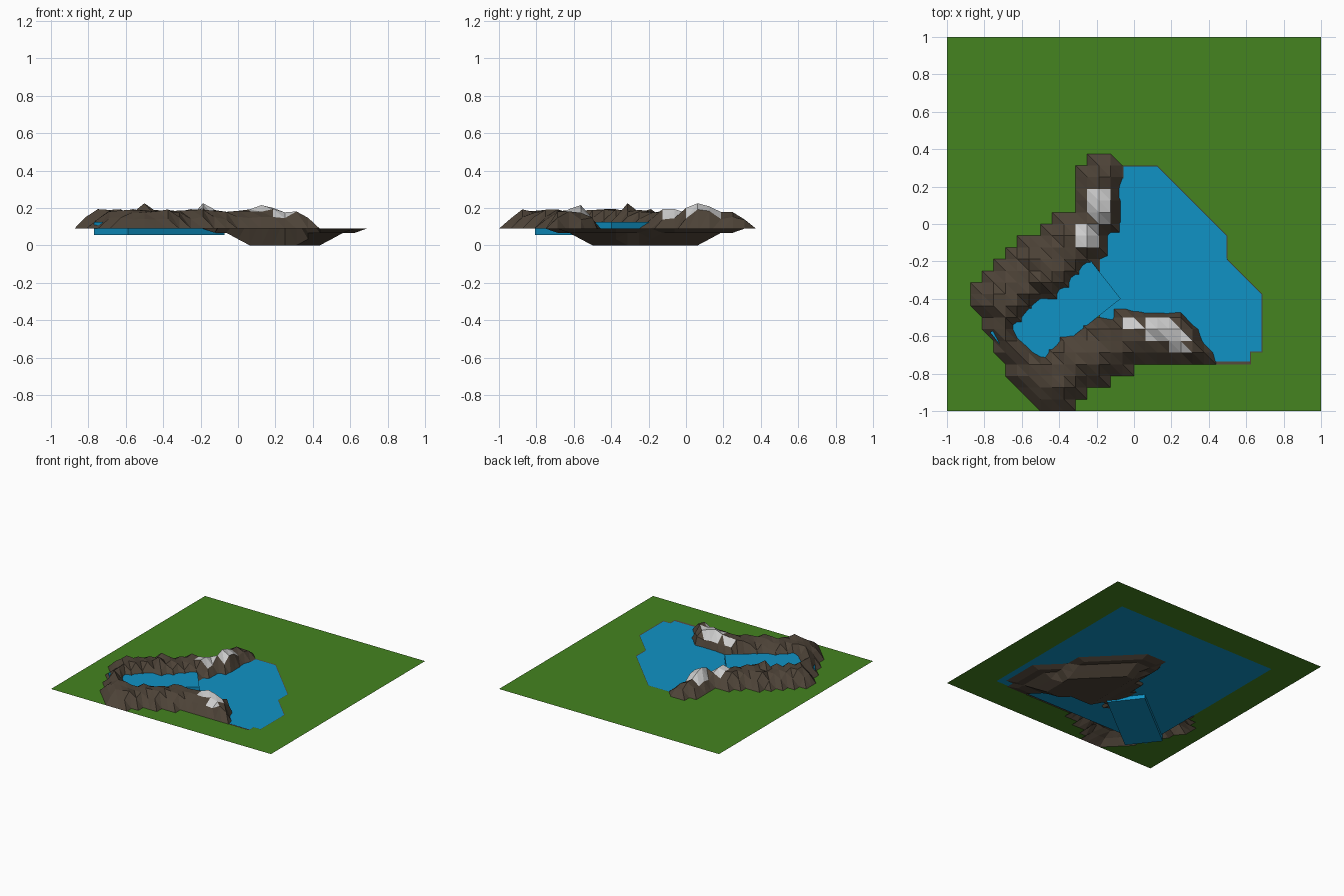
import bpy, math, random
from mathutils import Vector

if "Cube" in bpy.data.objects:
    bpy.data.objects.remove(bpy.data.objects["Cube"])

random.seed(4)
N, STEP, BASE = 32, 2 / 32, 0.089


def material(name, rgb):
    m = bpy.data.materials.new(name)
    m.diffuse_color = (*rgb, 1)
    m.use_nodes = True
    m.node_tree.nodes["Principled BSDF"].inputs["Base Color"].default_value = m.diffuse_color
    return m


grass = material("grass", (0.058, 0.23, 0.014))
rock = material("rock", (0.075, 0.056, 0.039))
snow = material("snow", (0.58, 0.58, 0.58))
water = material("water", (0.005, 0.29, 0.56))

# Ridge strokes: x, y, half width
north_ridge = [(-.18, .25, .09), (-.16, .08, .09), (-.31, -.1, .12),
               (-.5, -.25, .14), (-.68, -.4, .14), (-.70, -.56, .06)]
south_ridge = [(-.69, -.61, .05), (-.56, -.78, .09), (-.43, -.83, .13),
               (-.2, -.66, .14), (.02, -.6, .12), (.2, -.6, .125), (.36, -.69, .05)]
# Summits: grid position and height
summits = {(-.5, -.3125): .225, (-.1875, .0625): .225, (-.1875, .125): .208,
           (-.1875, -.0): .2, (.125, -.5625): .215, (.1875, -.5625): .2}
# Snow patches: x, y, radius
snow_caps = [(-.16, .1, .085), (-.24, -.06, .075), (-.02, -.53, .045),
             (.13, -.56, .085), (.23, -.64, .06)]


def inside_ridge(x, y):
    """Largest margin inside a ridge stroke (negative outside)."""
    best = -9
    for path in (north_ridge, south_ridge):
        for a, b in zip(path, path[1:]):
            ax, ay, ar = a
            dx, dy = b[0] - ax, b[1] - ay
            t = max(0, min(1, ((x - ax) * dx + (y - ay) * dy) / (dx * dx + dy * dy)))
            d = math.hypot(x - ax - t * dx, y - ay - t * dy)
            best = max(best, ar + t * (b[2] - ar) - d)
    return best


def inside_basin(x, y):
    """Margin inside the lake bed outline."""
    diagonal = .4375 if x < .5 else .3125
    return min(.6875 - x, x + .1875 - .6 * max(0, y), .3125 - y, y + .75,
               diagonal - x - y, 1.3125 - x + y)


def height(x, y):
    m = inside_ridge(x, y)
    if (x, y) in summits:
        return summits[(x, y)]
    if m > .045:
        return .184 + random.uniform(-.012, .01)
    if m > 0:
        return .142 + random.uniform(-.006, .012)
    s = inside_basin(x, y)
    if s < .001:
        return BASE
    return .067 if s < .13 else (.033 if s < .2 else 0)


def make_object(name, verts, faces, mats):
    me = bpy.data.meshes.new(name)
    me.from_pydata(verts, [], faces)
    for m in mats:
        me.materials.append(m)
    ob = bpy.data.objects.new(name, me)
    bpy.context.collection.objects.link(ob)
    return ob


# Terrain: sculpted grid, every cell split north-west to south-east
summits = {(round(x / STEP) * STEP, round(y / STEP) * STEP): h
           for (x, y), h in summits.items()}
verts = []
for j in range(N + 1):
    for i in range(N + 1):
        x, y = -1 + i * STEP, -1 + j * STEP
        verts.append((x, y, height(x, y)))
faces = []
for j in range(N):
    for i in range(N):
        sw = j * (N + 1) + i
        se, nw, ne = sw + 1, sw + N + 1, sw + N + 2
        faces += [(sw, se, nw), (se, ne, nw)]
terrain = make_object("terrain", verts, faces, [grass, rock, snow])
for p in terrain.data.polygons:
    zs = [verts[v][2] for v in p.vertices]
    if max(abs(z - BASE) for z in zs) > 1e-4:
        c = p.center
        capped = any(math.hypot(c.x - x, c.y - y) < r for x, y, r in snow_caps)
        p.material_index = 2 if capped and c.z > .155 else 1

# Lake: flat sheet just under the grass level
L, z = .735, BASE - .002
make_object("lake", [(-L, -L, z), (L, -L, z), (L, L, z), (-L, L, z)],
            [(0, 1, 2, 3)], [water])

# River: turned slab between the ridges
bpy.ops.mesh.primitive_cube_add(size=1, location=(-.42, -.49, .09),
                                rotation=(0, 0, math.atan2(.41, .52)))
river = bpy.context.object
river.name = "river"
river.scale = (.66, .29, .07)
river.data.materials.append(water)
